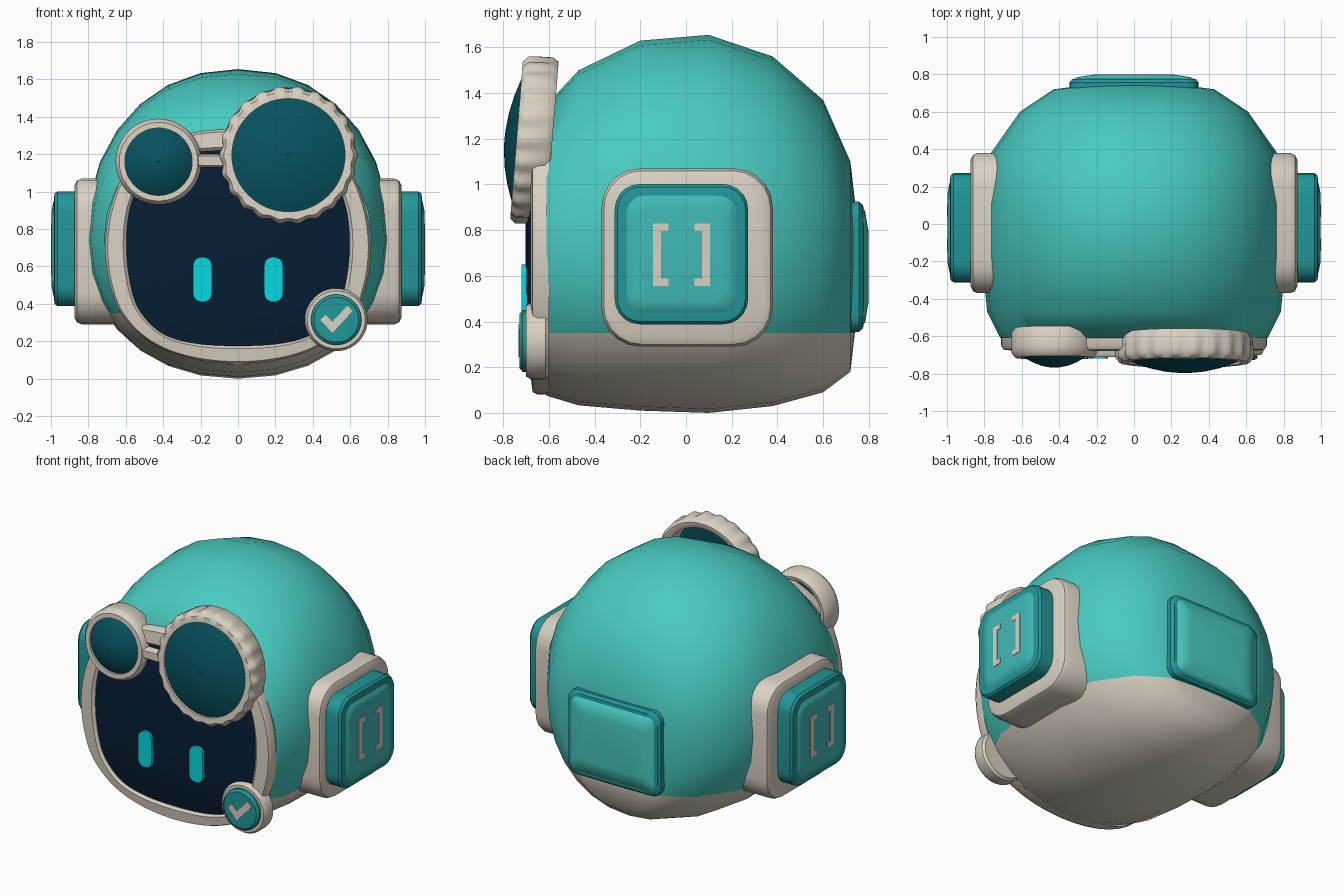
import bpy, bmesh, math

if "Cube" in bpy.data.objects:
    bpy.data.objects.remove(bpy.data.objects["Cube"])


def material(name, rgb):
    m = bpy.data.materials.new(name)
    m.diffuse_color = (*rgb, 1)
    m.use_nodes = True
    m.node_tree.nodes["Principled BSDF"].inputs["Base Color"].default_value = m.diffuse_color
    return m


TEAL = material("teal shell", (0.065, 0.595, 0.53))
PANEL = material("panel teal", (0.05, 0.485, 0.455))
DEEP = material("deep teal", (0.016, 0.31, 0.315))
CREAM = material("warm cream", (0.70, 0.635, 0.54))
NAVY = material("navy glass", (0.002, 0.013, 0.034))
LENS = material("lens glass", (0.002, 0.085, 0.115))
CYAN = material("glowing cyan", (0.002, 0.69, 0.75))


def finish(name, bm, mats, angle=35):
    bmesh.ops.recalc_face_normals(bm, faces=bm.faces)
    me = bpy.data.meshes.new(name)
    bm.to_mesh(me)
    bm.free()
    for m in mats:
        me.materials.append(m)
    ob = bpy.data.objects.new(name, me)
    bpy.context.collection.objects.link(ob)
    bpy.ops.object.select_all(action='DESELECT')
    ob.select_set(True)
    bpy.context.view_layer.objects.active = ob
    bpy.ops.object.shade_smooth_by_angle(angle=math.radians(angle))
    return ob


def loft_bm(rings, caps=True, closed=False):
    bm = bmesh.new()
    vs = [[bm.verts.new(p) for p in r] for r in rings]
    n = len(rings[0])
    for a, b in zip(vs, vs[1:] + (vs[:1] if closed else [])):
        for i in range(n):
            j = (i + 1) % n
            bm.faces.new((a[i], a[j], b[j], b[i]))
    if caps and not closed:
        bm.faces.new(vs[0])
        bm.faces.new(vs[-1])
    return bm


# Placement of a flat outline (u, v) at depth d on each face of the head
def front(u, v, d):
    return (u, -d, v)


def back(u, v, d):
    return (u, d, v)


def right(u, v, d):
    return (d, u, v)


def left(u, v, d):
    return (-d, u, v)


def slab(name, place, layers, mat, caps=True, closed=False, angle=35):
    """Stack of (outline, depth) layers."""
    rings = [[place(u, v, d) for u, v in o] for o, d in layers]
    return finish(name, loft_bm(rings, caps, closed), [mat], angle)


def rrect(cu, cv, hu, hv, r, n=5):
    pts = []
    for k, (su, sv) in enumerate(((1, 1), (-1, 1), (-1, -1), (1, -1))):
        for i in range(n + 1):
            a = math.pi / 2 * (k + i / n)
            pts.append((cu + su * (hu - r) + r * math.cos(a),
                        cv + sv * (hv - r) + r * math.sin(a)))
    return pts


def circle(cu, cv, r, n=40, wave=0, amp=0):
    return [(cu + (r + amp * math.cos(wave * a)) * math.cos(a),
             cv + (r + amp * math.cos(wave * a)) * math.sin(a))
            for a in (2 * math.pi * i / n for i in range(n))]


def smooth_loop(half, steps=6):
    """Mirror a half outline across u = 0 and round it with a spline."""
    pts = half + [(-u, v) for u, v in half[-2:0:-1]]
    n, out = len(pts), []
    for i in range(n):
        p = [pts[(i + k) % n] for k in (-1, 0, 1, 2)]
        for s in range(steps):
            t = s / steps
            out.append(tuple(0.5 * (2 * b + (c - a) * t + (2 * a - 5 * b + 4 * c - d) * t * t
                                    + (3 * b - a - 3 * c + d) * t ** 3)
                             for a, b, c, d in zip(*p)))
    return out


def blend(o, i, t):
    return [(a + (c - a) * t, b + (d - b) * t) for (a, b), (c, d) in zip(o, i)]


def fat(c):
    return math.copysign(abs(c) ** 0.93, c)


# Head shell: stations of (y, half width, top, bottom), slightly squared sections
stations = [(-0.61, 0.715, 1.35, 0.075), (-0.47, 0.785, 1.50, 0.033), (-0.20, 0.812, 1.63, 0.01),
            (0.10, 0.812, 1.655, 0.0), (0.38, 0.765, 1.56, 0.03), (0.60, 0.61, 1.37, 0.09),
            (0.72, 0.43, 1.10, 0.18), (0.745, 0.24, 0.88, 0.40)]
rings = []
for y, w, t, b in stations:
    zc = 0.74
    ring = []
    for i in range(28):
        a = 2 * math.pi * i / 28
        s = fat(math.sin(a))
        ring.append((w * fat(math.cos(a)), y, zc + s * ((t - zc) if s > 0 else (zc - b))))
    rings.append(ring)
bm = loft_bm(rings)
bmesh.ops.bisect_plane(bm, geom=bm.verts[:] + bm.edges[:] + bm.faces[:],
                       plane_co=(0, 0, 0.35), plane_no=(0, 0, 1))
for f in bm.faces:
    f.material_index = int(f.calc_center_median().z < 0.35)
finish("head_shell", bm, [TEAL, CREAM], 50)

# Face rim and visor
outer = smooth_loop([(0, 0.08), (0.26, 0.11), (0.47, 0.195), (0.62, 0.34), (0.69, 0.52), (0.71, 0.72),
                     (0.68, 0.92), (0.60, 1.11), (0.48, 1.225), (0.27, 1.31), (0, 1.335)])
inner = smooth_loop([(0, 0.175), (0.24, 0.19), (0.41, 0.245), (0.53, 0.37), (0.58, 0.53), (0.597, 0.72),
                     (0.58, 0.90), (0.52, 1.06), (0.42, 1.16), (0.24, 1.21), (0, 1.22)])
slab("face_rim", front, [(outer, 0.60), (outer, 0.65), (blend(outer, inner, 0.12), 0.672),
                         (blend(outer, inner, 0.85), 0.68), (inner, 0.665), (inner, 0.60)], CREAM, False)
mid = [(0, 0.72)] * len(inner)
slab("visor", front, [(blend(inner, mid, 1 - r), 0.66 + 0.043 * (1 - r ** 3))
                      for r in (1, 0.9, 0.75, 0.55, 0.3, 0.05)], NAVY)

# Eyes
for side, u in (("left", -0.19), ("right", 0.19)):
    slab(side + "_eye", front, [(rrect(u, 0.53, 0.05, 0.12, 0.045), 0.68),
                                (rrect(u, 0.53, 0.05, 0.12, 0.045), 0.72)], CYAN)


# Goggles: open-backed rings, leaning so the lower edge sits further forward
def goggle(name, cu, cv, r_out, r_in, d0, d1, lean, wave=0, amp=0, n=48):
    def place(u, v, d):
        return (u, -d + lean * (v - cv), v)

    def c(r, k=1):
        return circle(cu, cv, r, n, wave, amp * k)
    slab(name + "_ring", place, [(c(r_in, 0), d0 + 0.01), (c(r_in + 0.02, 0), d0),
                                 (c(r_out - 0.02, 0), d0), (c(r_out, 0.2), d0 + 0.025),
                                 (c(r_out), d1 - 0.05), (c(r_out), d1 - 0.025),
                                 (c(r_out - 0.02, 0.6), d1), (c(r_in, 0), d1),
                                 (c(r_in, 0), d1 - 0.03)], CREAM, closed=True, angle=48)
    slab(name + "_lens", place, [(c(r_in * k, 0), d1 - 0.015 + 0.068 * (1 - k * k))
                                 for k in (1, 0.85, 0.65, 0.4, 0.15, 0.03)], LENS, caps=False)
    slab(name + "_lens_back", place, [(c(r_in, 0), d1 - 0.02), (c(r_in * 0.03, 0), d1 - 0.015)], LENS)


goggle("small_goggle", -0.425, 1.16, 0.23, 0.18, 0.555, 0.715, 0.05)
goggle("large_goggle", 0.27, 1.195, 0.362, 0.302, 0.585, 0.742, 0.08, 22, 0.008, 132)
slab("goggle_bridge", front, [(rrect(-0.145, 1.165, 0.075, 0.035, 0.02), 0.65),
                              (rrect(-0.145, 1.165, 0.075, 0.035, 0.02), 0.695),
                              (rrect(-0.145, 1.165, 0.07, 0.025, 0.015), 0.71)], CREAM)

# Badge with tick
slab("badge_ring", front, [(circle(0.525, 0.315, r), d) for r, d in
                           ((0.155, 0.60), (0.168, 0.615), (0.168, 0.68), (0.155, 0.70))], CREAM)
slab("badge_face", front, [(circle(0.525, 0.315, r), d) for r, d in
                           ((0.135, 0.69), (0.135, 0.715), (0.12, 0.728))], DEEP)
tick = [(0.44, 0.315), (0.468, 0.343), (0.505, 0.305), (0.585, 0.39), (0.613, 0.362), (0.505, 0.245)]
slab("badge_tick", front, [(tick, 0.725), (tick, 0.733)], CREAM)


# Ear pods with bracket marks
def bracket(cu, s):
    pts = [(0, 0.555), (0.068, 0.555), (0.068, 0.588), (0.036, 0.588),
           (0.036, 0.797), (0.068, 0.797), (0.068, 0.83), (0, 0.83)]
    return [(cu + s * u, v) for u, v in pts]


for side, place in (("right", right), ("left", left)):
    def pad(h, k, r):
        return rrect(0.005, 0.68, h, k, r)

    def pod(h, k, r):
        return rrect(-0.02, 0.695, h, k, r)
    slab(side + "_ear_pad", place, [(pad(0.375, 0.39, 0.17), 0.62), (pad(0.375, 0.39, 0.17), 0.835),
                                    (pad(0.365, 0.38, 0.165), 0.86), (pad(0.34, 0.355, 0.15), 0.873)], CREAM)
    slab(side + "_ear_pod", place, [(pod(0.292, 0.307, 0.11), 0.85), (pod(0.292, 0.307, 0.11), 0.965),
                                    (pod(0.280, 0.295, 0.10), 0.98), (pod(0.25, 0.265, 0.09), 0.985)], DEEP)
    slab(side + "_ear_panel", place, [(pod(0.248, 0.263, 0.08), 0.975), (pod(0.24, 0.255, 0.075), 0.986),
                                      (pod(0.19, 0.205, 0.06), 0.996)], PANEL, angle=60)
    for part, cu, s in (("front", -0.145, 1), ("rear", 0.105, -1)):
        slab(f"{side}_{part}_bracket", place, [(bracket(cu, s), 0.992), (bracket(cu, s), 1.0)], CREAM)

# Back plate
slab("back_plate", back, [(rrect(0, 0.64, h, k, 0.07), d) for h, k, d in
                          ((0.345, 0.285, 0.58), (0.345, 0.285, 0.757), (0.33, 0.27, 0.775),
                           (0.30, 0.24, 0.78))], DEEP)
slab("back_panel", back, [(rrect(0, 0.64, h, k, 0.05), d) for h, k, d in
                          ((0.318, 0.258, 0.765), (0.305, 0.245, 0.784), (0.22, 0.16, 0.798))], TEAL, angle=60)
